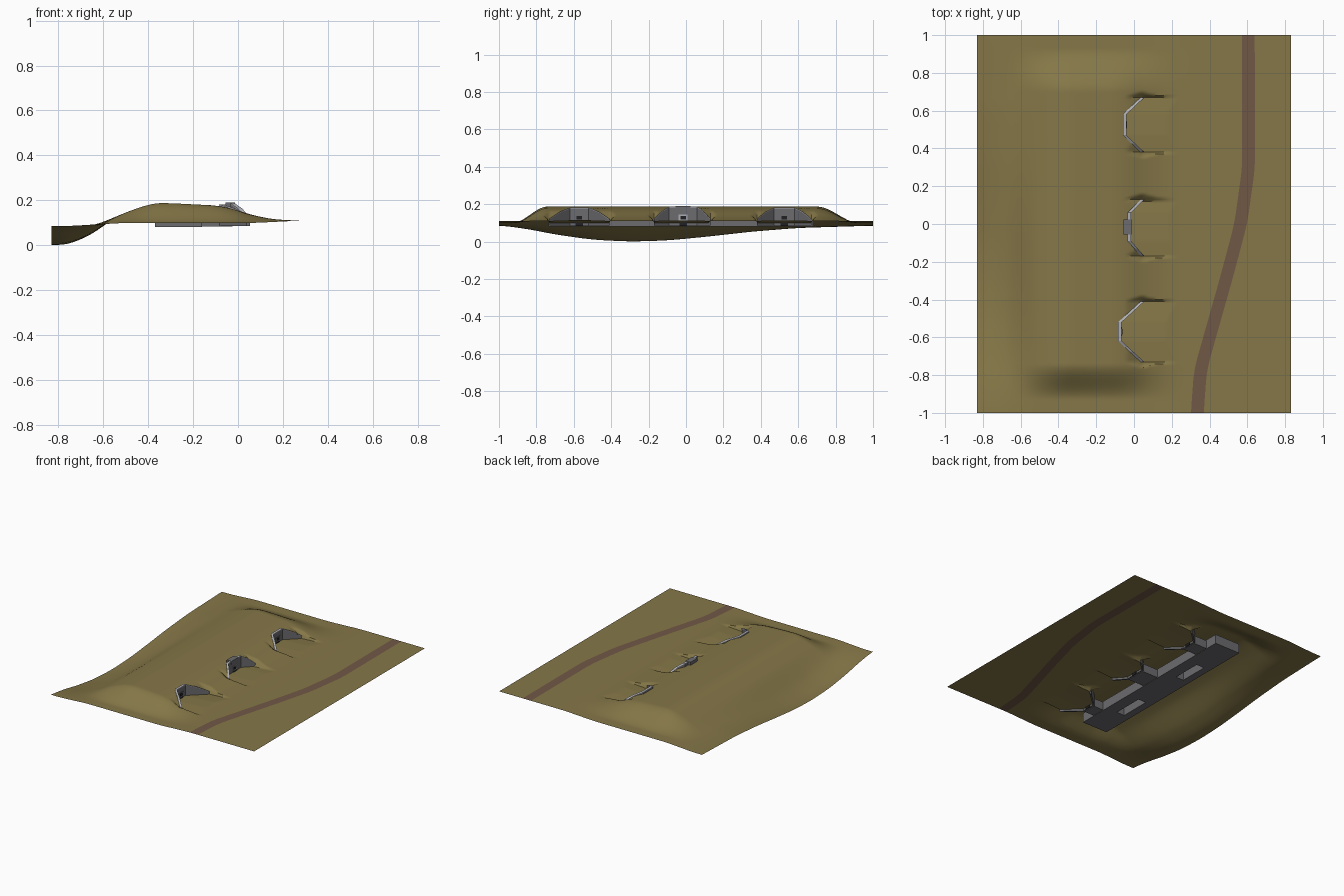
import bpy, bmesh

if "Cube" in bpy.data.objects:
    bpy.data.objects.remove(bpy.data.objects["Cube"])


def material(name, rgb):
    m = bpy.data.materials.new(name)
    m.diffuse_color = (*rgb, 1)
    m.use_nodes = True
    m.node_tree.nodes["Principled BSDF"].inputs["Base Color"].default_value = m.diffuse_color
    return m


GRASS = material("dry grass", (0.235, 0.185, 0.064))
ROAD = material("dirt road", (0.165, 0.098, 0.062))
CONCRETE = material("concrete", (0.15, 0.15, 0.16))
LIGHT = material("light concrete", (0.42, 0.42, 0.45))
DARK = material("dark opening", (0.015, 0.015, 0.018))

# Each bunker front: x of the centre wall, four y breakpoints, top height
BUNKERS = [(-0.075, (-0.73, -0.62, -0.52, -0.41), 0.178),
           (-0.025, (-0.17, -0.09, 0.06, 0.13), 0.183),
           (-0.05, (0.38, 0.47, 0.58, 0.67), 0.178)]
TIP_X, TIP_Z = 0.045, 0.118


def smooth(a, b, v):
    t = min(1, max(0, (v - a) / (b - a)))
    return t * t * (3 - 2 * t)


def lerp(points, v):
    if v <= points[0][0]:
        return points[0][1]
    for (a, p), (b, q) in zip(points, points[1:]):
        if v <= b:
            return p + (q - p) * (v - a) / (b - a)
    return points[-1][1]


def eased(points, v):
    # averaged interpolation rounds off the corners
    return sum(lerp(points, v + d * 0.03) for d in (-2, -1, 0, 1, 2)) / 5


def front_outline(bunker):
    """(y, x, top) points along the wall, wings included."""
    cx, (a, b, c, d), top = bunker
    mid = TIP_Z + (top - TIP_Z) * 0.62
    return [(a, TIP_X, TIP_Z), ((a + b) / 2, (TIP_X + cx) / 2, mid), (b, cx, top),
            (c, cx, top), ((c + d) / 2, (TIP_X + cx) / 2, mid), (d, TIP_X, TIP_Z)]


OUTLINES = [front_outline(b) for b in BUNKERS]
WALL_X = [(p[0], p[1]) for o in OUTLINES for p in o]
ROAD_X = [(-1, 0.335), (-0.77, 0.352), (-0.3, 0.485), (0, 0.565), (0.3, 0.607), (1, 0.605)]
VALLEY = [(-1, 0.087), (-0.85, 0.068), (-0.7, 0.038), (-0.5, 0.01), (-0.3, 0.0),
          (-0.1, 0.006), (0.1, 0.025), (0.35, 0.053), (0.6, 0.073), (1, 0.085)]
EAST_FALL = [(-0.33, 1), (-0.06, 0.85), (0.0, 0.62), (0.1, 0.26), (0.2, 0.05), (0.3, 0)]


def ground(x, y, xw):
    # valley on the west, flat land on the east, long flat-topped mound between
    t = smooth(-0.8, -0.5, x)
    z = eased(VALLEY, y) * (1 - t) + 0.098 * t + 0.012 * smooth(0.0, 0.35, x)
    ends = smooth(-0.93, -0.74, y) * (1 - smooth(0.7, 0.93, y))
    z += 0.09 * smooth(-0.68, -0.33, x) * eased(EAST_FALL, x) * ends
    # cut the mound away in front of each bunker wall
    for o in OUTLINES:
        gap = max(o[0][0] - y, y - o[-1][0], 0)
        if gap > 0:
            cap = 0.112 + 0.9 * gap + 0.6 * max(0, xw - x)
        elif x > xw:
            cap = 0.1 + 0.06 * (x - xw)
        else:
            cap = lerp([(p[0], p[2]) for p in o], y) - 0.004 + 0.6 * (xw - x)
        z = min(z, cap)
    return z


def add_object(name, bm, mats, angle=None):
    bmesh.ops.recalc_face_normals(bm, faces=bm.faces)
    me = bpy.data.meshes.new(name)
    bm.to_mesh(me)
    bm.free()
    for m in mats:
        me.materials.append(m)
    ob = bpy.data.objects.new(name, me)
    bpy.context.collection.objects.link(ob)
    if angle:
        bpy.ops.object.select_all(action='DESELECT')
        ob.select_set(True)
        bpy.context.view_layer.objects.active = ob
        bpy.ops.object.shade_smooth_by_angle(angle=angle)
    return ob


def add_box(bm, x, y, z):
    v = [bm.verts.new((a, b, c)) for a in x for b in y for c in z]
    for f in ((0, 1, 3, 2), (4, 6, 7, 5), (0, 4, 5, 1), (2, 3, 7, 6), (0, 2, 6, 4), (1, 5, 7, 3)):
        bm.faces.new([v[i] for i in f])


def box(name, x, y, z, mat):
    bm = bmesh.new()
    add_box(bm, x, y, z)
    return add_object(name, bm, [mat])


# Terrain sheet: columns follow the bunker walls and the road edges
bm = bmesh.new()
SEGMENTS = (64, 1, 40, 2, 8)
rows = []
for j in range(201):
    y = -1 + j * 0.01
    xw, xr = lerp(WALL_X, y), eased(ROAD_X, y)
    anchors = (-0.832, xw - 0.005, xw + 0.005, xr - 0.034, xr + 0.034, 0.832)
    xs = [anchors[0]]
    for a, b, n in zip(anchors, anchors[1:], SEGMENTS):
        xs += [a + (b - a) * (i + 1) / n for i in range(n)]
    rows.append([bm.verts.new((x, y, ground(x, y, xw))) for x in xs])
road_start = sum(SEGMENTS[:3])
for r, s in zip(rows, rows[1:]):
    for i in range(len(r) - 1):
        f = bm.faces.new((r[i], r[i + 1], s[i + 1], s[i]))
        f.material_index = int(road_start <= i < road_start + SEGMENTS[3])
add_object("terrain", bm, [GRASS, ROAD], 0.7)


def wall_strip(name, outline, half, low, high, mat):
    """Folded wall following the outline; low and high give z from the top."""
    bm = bmesh.new()
    rings = [[bm.verts.new((x + dx, y, z)) for dx, z in
              ((-half, low(t)), (half, low(t)), (half, high(t)), (-half, high(t)))]
             for y, x, t in outline]
    for r, s in zip(rings, rings[1:]):
        for i in range(4):
            k = (i + 1) % 4
            bm.faces.new((r[i], r[k], s[k], s[i]))
    bm.faces.new(rings[0])
    bm.faces.new(rings[-1])
    add_object(name, bm, [mat])


# Bunker fronts with coping, gun slit and doorway
for n, (bunker, outline) in enumerate(zip(BUNKERS, OUTLINES), 1):
    cx, ys, top = bunker
    yc = (ys[1] + ys[2]) / 2
    face = cx + 0.008
    wall_strip(f"bunker_wall_{n}", outline, 0.008, lambda t: 0.086, lambda t: t, CONCRETE)
    wall_strip(f"wall_coping_{n}", outline, 0.0095, lambda t: t - 0.001, lambda t: t + 0.004, LIGHT)
    box(f"slit_frame_{n}", (face - 0.002, face + 0.003), (yc - 0.024, yc + 0.024), (0.112, 0.144), LIGHT if n == 2 else CONCRETE)
    box(f"gun_slit_{n}", (face, face + 0.005), (yc - 0.015, yc + 0.015), (0.118, 0.137), DARK)
    box(f"doorway_{n}", (face, face + 0.004), (yc - 0.02, yc + 0.02), (0.084, 0.106), DARK)
    # passage from the gallery to the front
    box(f"passage_{n}", (-0.165, cx), (ys[1], ys[2]), (0.083, 0.145), CONCRETE)

# Raised crest on the middle bunker
box("middle_crest", (-0.055, -0.014), (-0.055, 0.025), (0.165, 0.19), CONCRETE)

# Buried gallery with two open shafts
bm = bmesh.new()
Z = (0.08, 0.15)
for x in ((-0.37, -0.315), (-0.25, -0.16)):
    add_box(bm, x, (-0.735, 0.68), Z)
for y in ((-0.735, -0.48), (-0.25, 0.15), (0.37, 0.68)):
    add_box(bm, (-0.315, -0.25), y, Z)
add_object("buried_gallery", bm, [CONCRETE])
